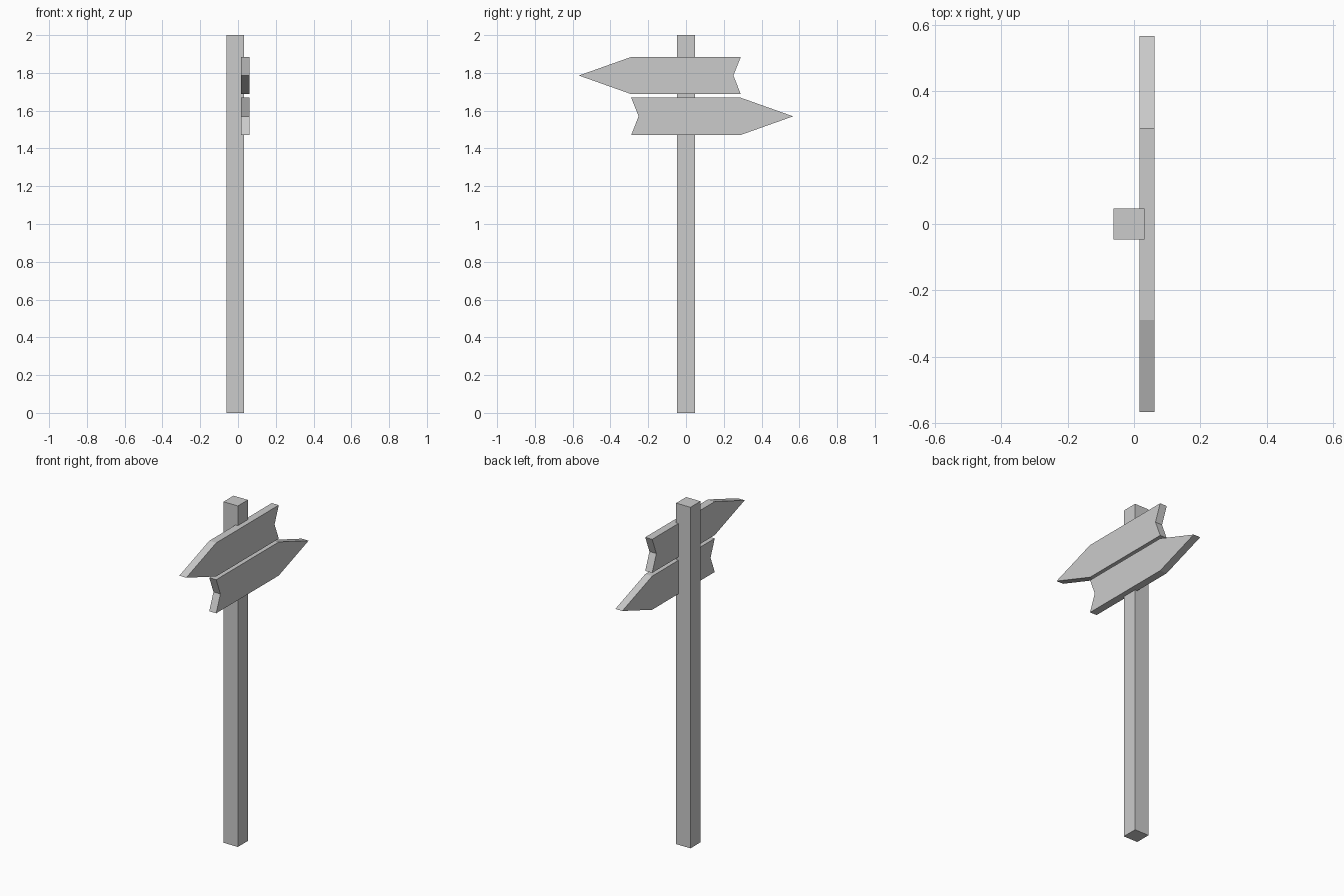
import bpy, bmesh

if "Cube" in bpy.data.objects:
    bpy.data.objects.remove(bpy.data.objects["Cube"])

def prism(name, profile, x0, x1):
    """Extrude a closed (y, z) profile along x."""
    bm = bmesh.new()
    face = bm.faces.new([bm.verts.new((x0, y, z)) for y, z in profile])
    ext = bmesh.ops.extrude_face_region(bm, geom=[face])
    moved = [v for v in ext["geom"] if isinstance(v, bmesh.types.BMVert)]
    bmesh.ops.translate(bm, verts=moved, vec=(x1 - x0, 0, 0))
    bmesh.ops.recalc_face_normals(bm, faces=bm.faces)
    mesh = bpy.data.meshes.new(name)
    bm.to_mesh(mesh)
    bm.free()
    obj = bpy.data.objects.new(name, mesh)
    bpy.context.collection.objects.link(obj)
    return obj

def arrow_board(name, z, direction):
    """Pointed board with a notched tail; direction is +1 or -1 along y."""
    h = 0.0985
    outline = [(-0.29, -h), (0.29, -h), (0.567, 0), (0.29, h), (-0.29, h), (-0.251, 0)]
    return prism(name, [(direction * y, z + dz) for y, dz in outline], 0.0165, 0.0615)

# Square post
w = 0.0465
prism("post", [(-w, 0), (w, 0), (w, 2), (-w, 2)], -0.0615, 0.0315)

# Two boards pointing opposite ways
arrow_board("upper_arrow_board", 1.786, -1)
arrow_board("lower_arrow_board", 1.57, 1)
